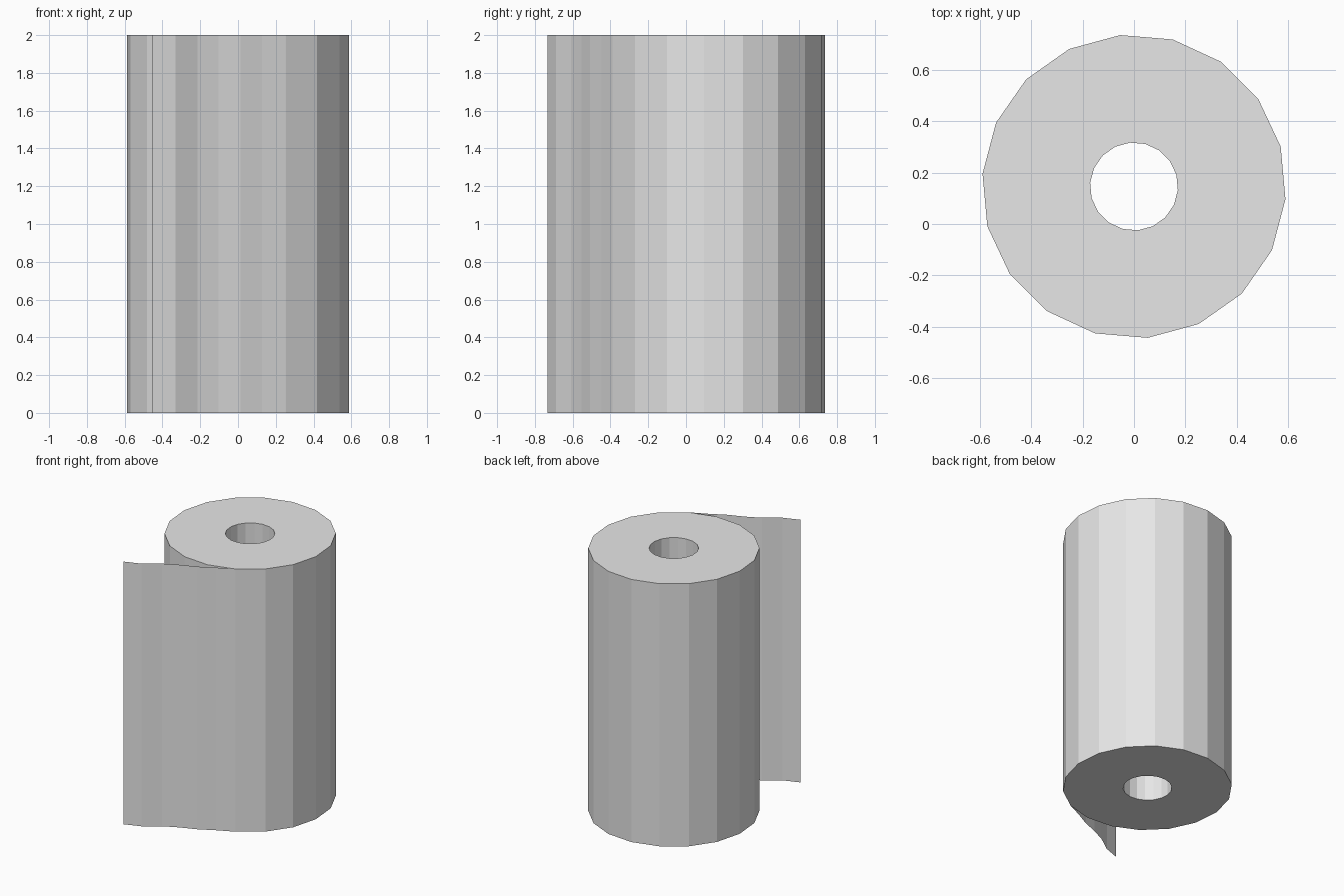
import bpy, bmesh, math

cube = bpy.data.objects.get("Cube")
if cube:
    bpy.data.objects.remove(cube)

HEIGHT = 2.0
SIDES = 18
CENTRE_Y = 0.146
OUTER, INNER = 0.591, 0.171
START = math.radians(15.2)

# Paper colour
paper = bpy.data.materials.new("paper_white")
paper.use_nodes = True
colour = (0.8, 0.8, 0.8, 1.0)
paper.diffuse_color = colour
paper.node_tree.nodes["Principled BSDF"].inputs["Base Color"].default_value = colour


def add_object(name, bm):
    mesh = bpy.data.meshes.new(name)
    bm.to_mesh(mesh)
    bm.free()
    mesh.materials.append(paper)
    obj = bpy.data.objects.new(name, mesh)
    bpy.context.collection.objects.link(obj)
    return obj


def ring(bm, radius, z):
    angles = [START + math.tau * i / SIDES for i in range(SIDES)]
    return [bm.verts.new((radius * math.cos(a), CENTRE_Y + radius * math.sin(a), z))
            for a in angles]


# Roll: four rings joined into a hollow tube
bm = bmesh.new()
rings = [ring(bm, OUTER, 0), ring(bm, OUTER, HEIGHT),
         ring(bm, INNER, HEIGHT), ring(bm, INNER, 0)]
for k in range(4):
    a, b = rings[k], rings[(k + 1) % 4]
    for i in range(SIDES):
        j = (i + 1) % SIDES
        bm.faces.new((a[i], a[j], b[j], b[i]))
bmesh.ops.recalc_face_normals(bm, faces=bm.faces)
add_object("paper_roll", bm)

# Loose sheet: a wavy path leaving the roll, raised to full height
path = [(-0.452, -0.733), (-0.33, -0.689), (-0.215, -0.608), (-0.103, -0.553),
        (0.012, -0.509), (0.128, -0.447), (0.25, -0.39)]
bm = bmesh.new()
low = [bm.verts.new((x, y, 0)) for x, y in path]
high = [bm.verts.new((x, y, HEIGHT)) for x, y in path]
for i in range(len(path) - 1):
    bm.faces.new((low[i], low[i + 1], high[i + 1], high[i]))
add_object("loose_sheet", bm)
